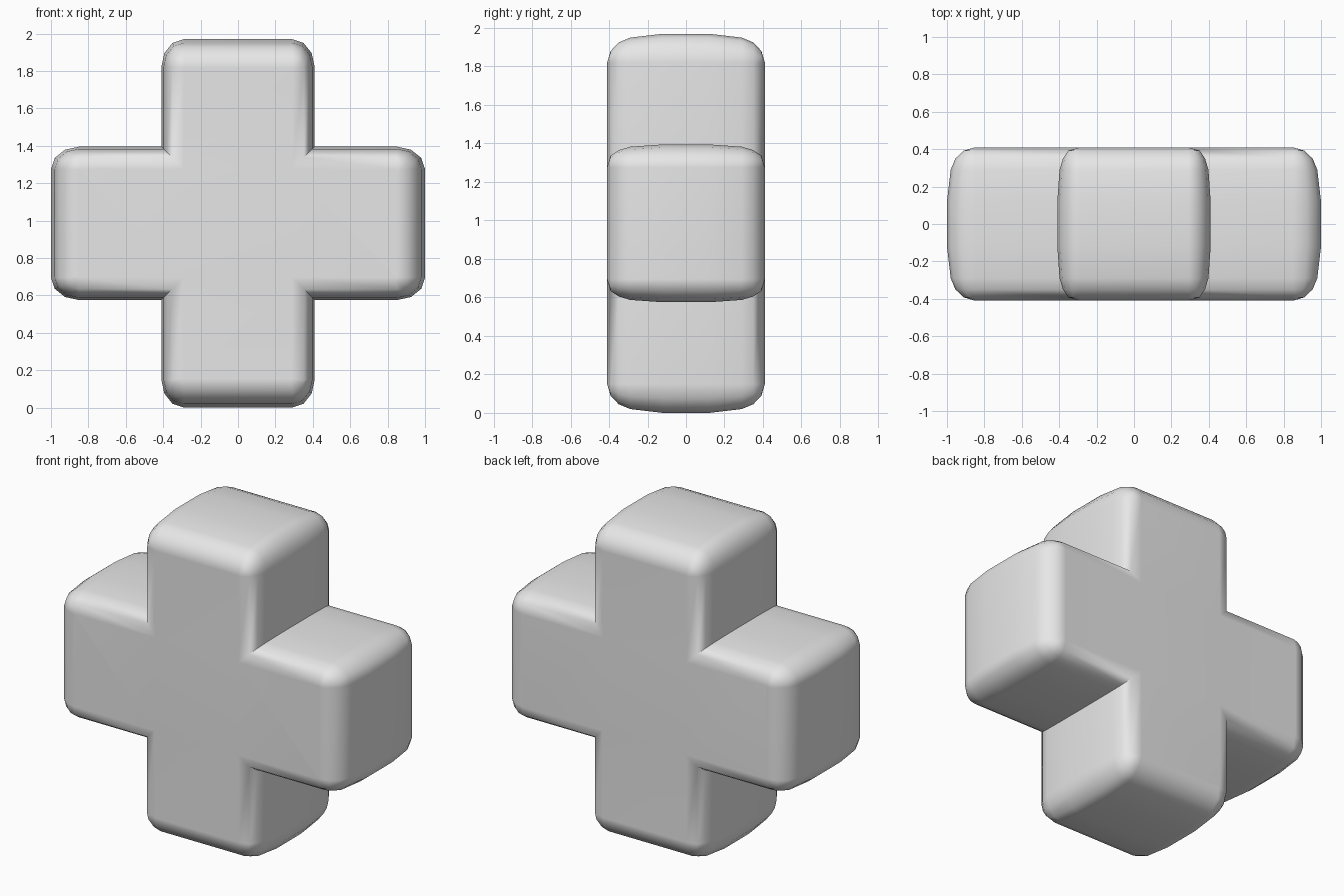
import bpy, bmesh, math
from mathutils import Vector

cube = bpy.data.objects.get("Cube")
if cube:
    bpy.data.objects.remove(cube, do_unlink=True)

HALF = 0.41            # half width of every arm
REACH = (1.0, 0.985)   # arm length sideways and upwards
CENTRE = 0.985         # height of the middle
ROUND_TIP, ROUND_SIDE = 0.15, 0.12
SEGMENTS = 3

# Depth, inset at the arm ends, inset along the arm sides
LAYERS = [(0.41, 0.15, 0.12), (0.392, 0.09, 0.058), (0.35, 0.045, 0.03),
          (0.29, 0.02, 0.012), (0.12, 0.0, 0.0)]


def turn(u, v, k):
    """Rotate a point in the cross plane by k quarter turns."""
    for _ in range(k):
        u, v = -v, u
    return u, v


def outline(tip_inset, side_inset):
    """Cross outline with rounded arm ends, starting at an inner corner."""
    points = []
    w = HALF - side_inset
    ra = max(ROUND_TIP - tip_inset, 0.008)
    rs = max(ROUND_SIDE - side_inset, 0.008)
    for k in range(4):
        t = REACH[k % 2] - tip_inset
        arc = [(t - ra + ra * math.sin(a), w - rs + rs * math.cos(a))
               for a in (i * math.pi / 2 / SEGMENTS for i in range(SEGMENTS + 1))]
        arm = [(w, -w)] + [(u, -v) for u, v in arc] + arc[::-1]
        points += [turn(u, v, k) for u, v in arm]
    return points


# Stack the outlines from front to back
bm = bmesh.new()
stack = [(-y, t, s) for y, t, s in LAYERS] + LAYERS[::-1]
rings = [[bm.verts.new(Vector((u, y, v + CENTRE))) for u, v in outline(t, s)]
         for y, t, s in stack]
count = len(rings[0])
for a, b in zip(rings, rings[1:]):
    for i in range(count):
        j = (i + 1) % count
        bm.faces.new((a[i], a[j], b[j], b[i]))

# Front and back faces: a middle square and four arms
step = count // 4
for ring in (rings[0], rings[-1]):
    bm.faces.new(ring[::step])
    for k in range(4):
        bm.faces.new([ring[(k * step + i) % count] for i in range(step + 1)])
bmesh.ops.recalc_face_normals(bm, faces=bm.faces)

mesh = bpy.data.meshes.new("plus_block")
bm.to_mesh(mesh)
bm.free()
block = bpy.data.objects.new("plus_block", mesh)
bpy.context.collection.objects.link(block)

# Plain grey colour
grey = bpy.data.materials.new("light_grey")
grey.use_nodes = True
colour = (0.8, 0.8, 0.8, 1.0)
grey.diffuse_color = colour
grey.node_tree.nodes["Principled BSDF"].inputs["Base Color"].default_value = colour
mesh.materials.append(grey)

# Smooth rounding with crisp inner corners
bpy.ops.object.select_all(action="DESELECT")
block.select_set(True)
bpy.context.view_layer.objects.active = block
bpy.ops.object.shade_smooth_by_angle(angle=math.radians(50))
weighted = block.modifiers.new("even_shading", "WEIGHTED_NORMAL")
weighted.keep_sharp = True
